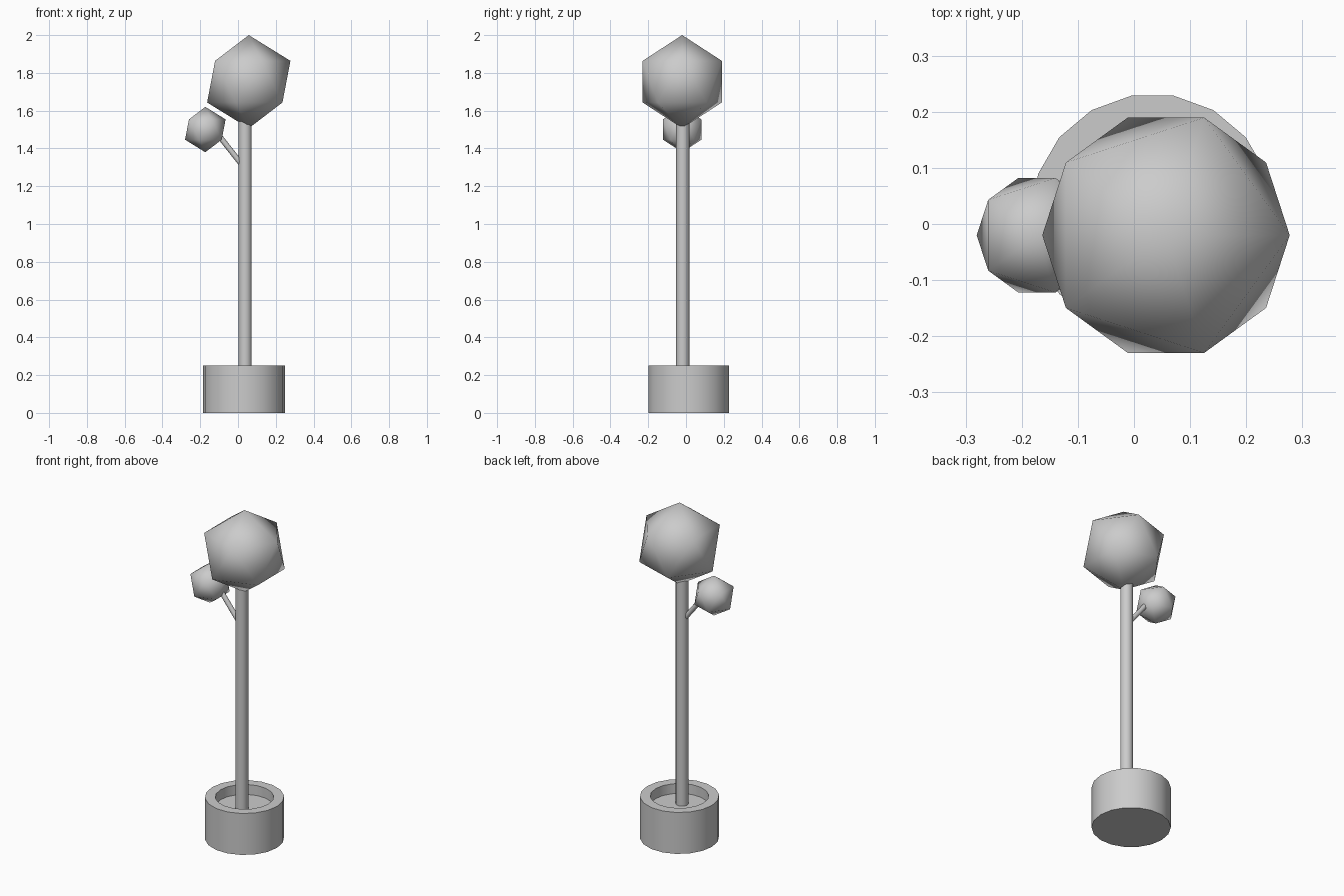
import bpy, bmesh
from math import cos, sin, tau, radians
from mathutils import Vector

if "Cube" in bpy.data.objects:
    bpy.data.objects.remove(bpy.data.objects["Cube"])


def finish(name, smooth_angle=None):
    ob = bpy.context.object
    ob.name = name
    if smooth_angle is None:
        bpy.ops.object.shade_smooth()
    else:
        bpy.ops.object.shade_smooth_by_angle(angle=radians(smooth_angle))
    return ob


def rod(name, start, end, radius, sides):
    a, b = Vector(start), Vector(end)
    bpy.ops.mesh.primitive_cylinder_add(
        vertices=sides, radius=radius, depth=(b - a).length, location=(a + b) / 2,
        rotation=(b - a).to_track_quat('Z', 'Y').to_euler())
    return finish(name, 40)


def foliage(name, centre, radius):
    bpy.ops.mesh.primitive_ico_sphere_add(subdivisions=1, radius=radius, location=centre)
    return finish(name)


def lathe(name, profile, centre, sides):
    bm = bmesh.new()
    rings = [[bm.verts.new((r * cos(tau * i / sides), r * sin(tau * i / sides), z))
              for i in range(sides)] for r, z in profile]
    for lo, hi in zip(rings, rings[1:]):
        for i in range(sides):
            j = (i + 1) % sides
            bm.faces.new((lo[i], lo[j], hi[j], hi[i]))
    bm.faces.new(rings[0][::-1])
    bm.faces.new(rings[-1])
    mesh = bpy.data.meshes.new(name)
    bm.to_mesh(mesh)
    bm.free()
    ob = bpy.data.objects.new(name, mesh)
    ob.location = centre
    bpy.context.collection.objects.link(ob)
    bpy.ops.object.select_all(action='DESELECT')
    bpy.context.view_layer.objects.active = ob
    ob.select_set(True)
    return finish(name, 40)


# Thick-walled pot with recessed soil level
lathe("pot", [(0.217, 0), (0.217, 0.25), (0.16, 0.25), (0.16, 0.19)],
      (0.033, 0.015, 0), 18)

# Trunk and side branch
rod("trunk", (0.038, -0.017, 0.17), (0.038, -0.017, 1.56), 0.035, 18)
rod("branch", (0.03, -0.018, 1.302), (-0.12, -0.018, 1.492), 0.0145, 12)

# Faceted foliage balls
foliage("crown", (0.057, -0.02, 1.7535), 0.2465)
foliage("small_foliage", (-0.173, -0.02, 1.50), 0.12)
